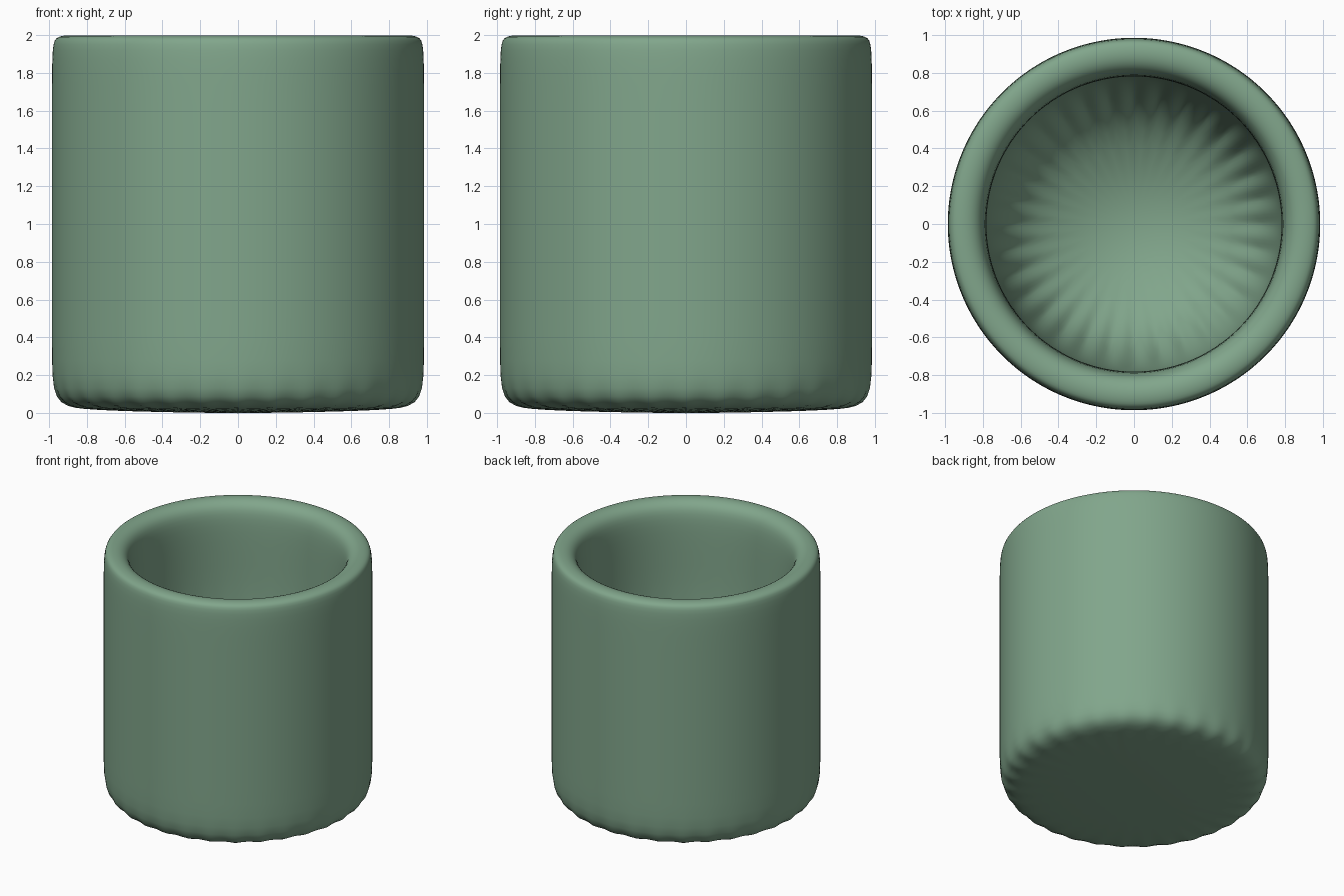
import bpy, bmesh, math

if "Cube" in bpy.data.objects:
    bpy.data.objects.remove(bpy.data.objects["Cube"])

SIDES = 32
# Cage profile (radius, height): outer foot, outer wall, rim, inner lip, inner floor
PROFILE = [(0.991, -0.004), (0.991, 0.10), (0.991, 1.91), (0.991, 2.005),
           (0.785, 2.005), (0.785, 1.70), (0.785, 0.20)]

bm = bmesh.new()


def ring(radius, z):
    return [bm.verts.new((radius * math.cos(2 * math.pi * i / SIDES),
                          radius * math.sin(2 * math.pi * i / SIDES), z))
            for i in range(SIDES)]


# Walls joined ring to ring, closed with single faces at base and inner floor
rings = [ring(r, z) for r, z in PROFILE]
for a, b in zip(rings, rings[1:]):
    for i in range(SIDES):
        j = (i + 1) % SIDES
        bm.faces.new((a[i], a[j], b[j], b[i]))
bm.faces.new(rings[0][::-1])
bm.faces.new(rings[-1])
for f in bm.faces:
    f.smooth = True
bmesh.ops.recalc_face_normals(bm, faces=bm.faces)

mesh = bpy.data.meshes.new("cup")
bm.to_mesh(mesh)
bm.free()
cup = bpy.data.objects.new("cup", mesh)
bpy.context.collection.objects.link(cup)

# Soft rounded rim, foot and bowl
sub = cup.modifiers.new("smooth", 'SUBSURF')
sub.levels = 3
sub.render_levels = 3

# Green glaze
mat = bpy.data.materials.new("green_glaze")
mat.diffuse_color = (0.22, 0.38, 0.26, 1)
mat.use_nodes = True
mat.node_tree.nodes["Principled BSDF"].inputs["Base Color"].default_value = mat.diffuse_color
mesh.materials.append(mat)
